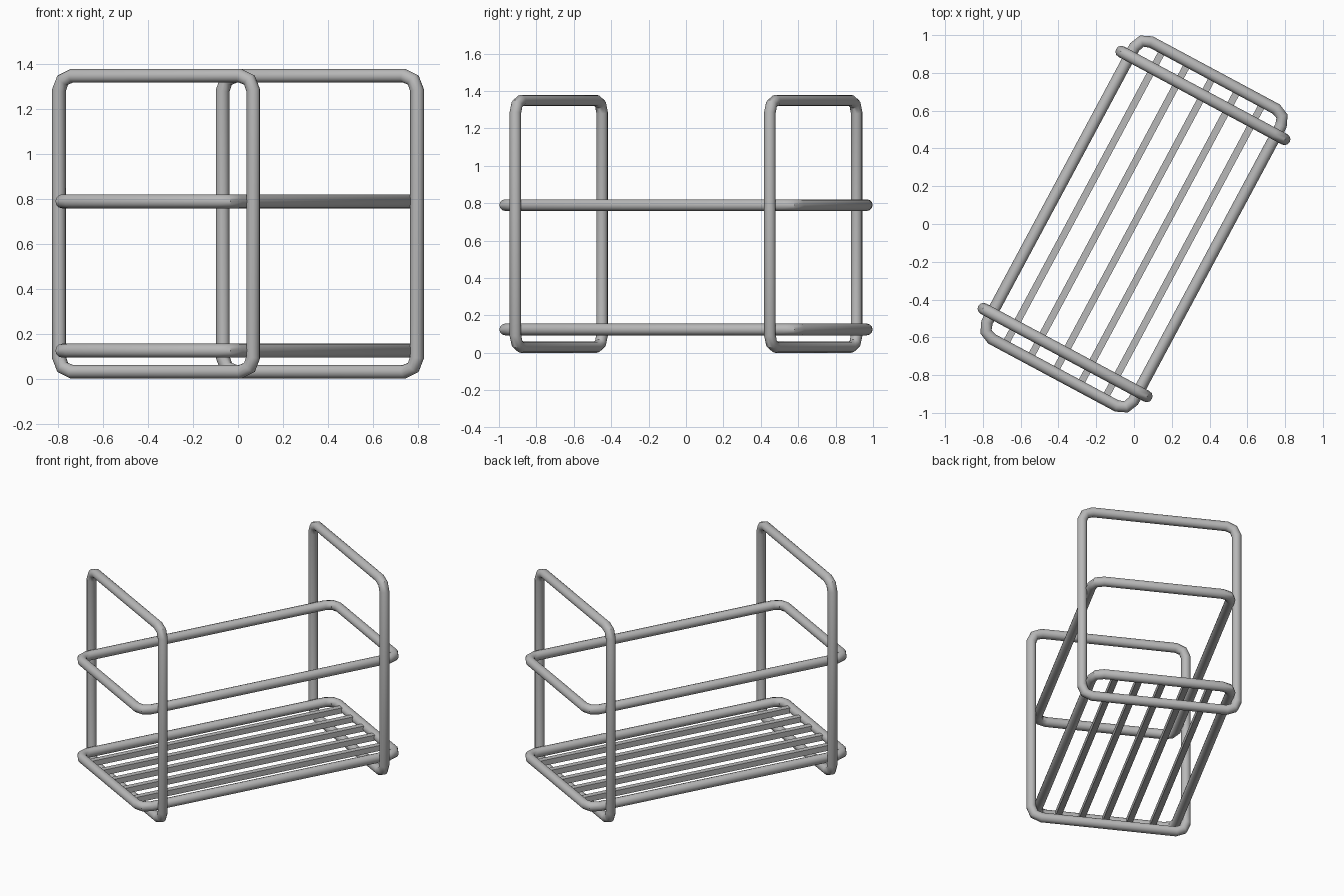
import bpy
from math import radians, sin, cos, pi
from mathutils import Matrix, Vector

cube = bpy.data.objects.get("Cube")
if cube:
    bpy.data.objects.remove(cube)

TURN = Matrix.Rotation(radians(61.8), 4, 'Z')   # the rack stands at an angle
TUBE = 0.031
LENGTH, WIDTH = 0.892, 0.44                     # half sizes of the basket loops
FRAME_X, FRAME_W, FRAME_H = 0.772, 0.491, 1.38

metal = bpy.data.materials.new("grey_metal")
metal.use_nodes = True
colour = (0.48, 0.48, 0.48, 1)
metal.diffuse_color = colour
bsdf = next(n for n in metal.node_tree.nodes if n.type == 'BSDF_PRINCIPLED')
bsdf.inputs["Base Color"].default_value = colour


def rounded_rect(a, b, r=0.065, steps=2):
    """Points of a centred rectangle with rounded corners."""
    pts = []
    for k, (sx, sy) in enumerate([(1, 1), (-1, 1), (-1, -1), (1, -1)]):
        for i in range(steps + 1):
            t = (k + i / steps) * pi / 2
            pts.append((sx * (a - r) + r * cos(t), sy * (b - r) + r * sin(t)))
    return pts


def tube_loop(name, points):
    """Closed round wire along the points, turned into a mesh."""
    curve = bpy.data.curves.new(name + "_path", 'CURVE')
    curve.dimensions = '3D'
    curve.bevel_depth = TUBE
    curve.bevel_resolution = 4
    spline = curve.splines.new('POLY')
    spline.points.add(len(points) - 1)
    for sp, p in zip(spline.points, points):
        sp.co = (*(TURN @ Vector(p)), 1)
    spline.use_cyclic_u = True
    path = bpy.data.objects.new(name + "_path", curve)
    bpy.context.collection.objects.link(path)
    deps = bpy.context.evaluated_depsgraph_get()
    mesh = bpy.data.meshes.new_from_object(path.evaluated_get(deps))
    bpy.data.objects.remove(path)
    mesh.materials.clear()
    mesh.materials.append(metal)
    obj = bpy.data.objects.new(name, mesh)
    bpy.context.collection.objects.link(obj)
    bpy.ops.object.select_all(action='DESELECT')
    obj.select_set(True)
    bpy.context.view_layer.objects.active = obj
    bpy.ops.object.shade_smooth_by_angle(angle=radians(40))


# Upright end frames
mid = FRAME_H / 2
for name, x in (("front_frame", -FRAME_X), ("back_frame", FRAME_X)):
    tube_loop(name, [(x, y, z + mid) for y, z in rounded_rect(FRAME_W, mid - TUBE)])

# Horizontal basket loops
for name, z in (("base_loop", 0.125), ("guard_loop", 0.79)):
    tube_loop(name, [(x, y, z) for x, y in rounded_rect(LENGTH, WIDTH)])

# Thin square shelf bars running lengthwise
for i in range(5):
    bpy.ops.mesh.primitive_cube_add(size=1)
    bar = bpy.context.object
    bar.name = f"shelf_bar_{i + 1}"
    bar.data.transform(TURN @ Matrix.Translation((0, (i - 2) * 0.15, 0.125))
                       @ Matrix.Diagonal((2 * LENGTH, 0.037, 0.037, 1)))
    bar.data.materials.append(metal)
